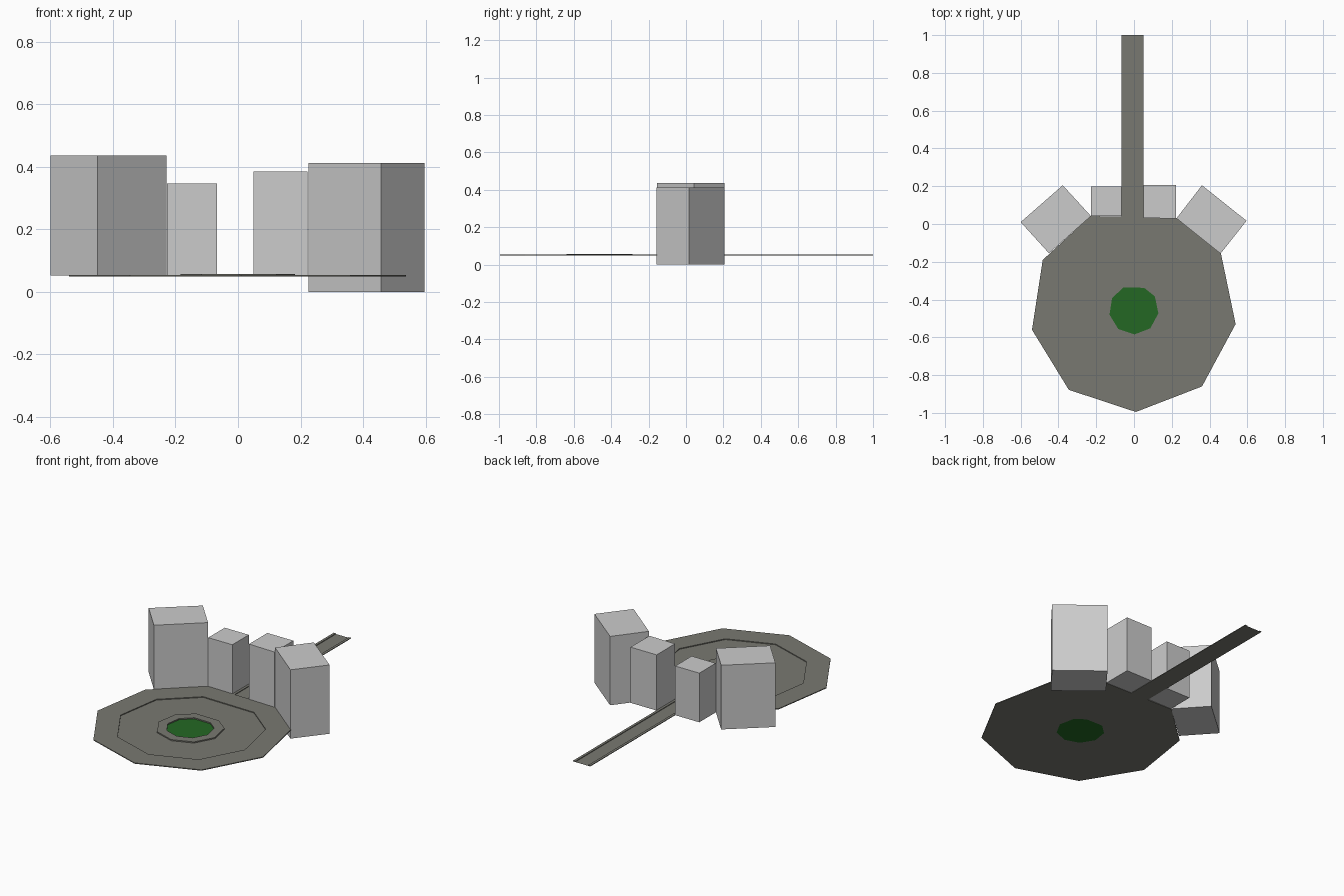
import bpy

if "Cube" in bpy.data.objects:
    bpy.data.objects.remove(bpy.data.objects["Cube"])

def material(name, rgb):
    m = bpy.data.materials.new(name)
    m.diffuse_color = (*rgb, 1)
    m.use_nodes = True
    m.node_tree.nodes["Principled BSDF"].inputs["Base Color"].default_value = m.diffuse_color
    return m

PAVING = material("grey_paving", (0.19, 0.19, 0.165))
WALL = material("pale_concrete", (0.60, 0.60, 0.60))
GRASS = material("green_grass", (0.017, 0.137, 0.017))

def make(name, verts, faces, mat):
    me = bpy.data.meshes.new(name)
    me.from_pydata(verts, [], faces)
    me.materials.append(mat)
    ob = bpy.data.objects.new(name, me)
    bpy.context.collection.objects.link(ob)
    return ob

def prism(name, pts, z0, z1, mat):
    """Upright block from a counter-clockwise outline."""
    n = len(pts)
    verts = [(x, y, z) for z in (z0, z1) for x, y in pts]
    faces = [tuple(reversed(range(n))), tuple(range(n, 2 * n))]
    faces += [(i, (i + 1) % n, n + (i + 1) % n, n + i) for i in range(n)]
    return make(name, verts, faces, mat)

# Nine-sided plaza outline; every inner step is a scaled copy about the centre
CX, CY, BASE = 0.0, -0.455, 0.05
OUTLINE = [(0.01, -0.995), (0.36, -0.86), (0.538, -0.53), (0.46, -0.155),
           (0.225, 0.033), (-0.23, 0.042), (-0.483, -0.19), (-0.54, -0.56),
           (-0.345, -0.878)]

def loop(s, z):
    return [(CX + (x - CX) * s, CY + (y - CY) * s, z) for x, y in OUTLINE]

def stepped(name, profile, mat, closed=False):
    """Skin successive scaled loops given as (scale, height)."""
    n, k = len(OUTLINE), len(profile)
    verts = [v for s, z in profile for v in loop(s, z)]
    faces = []
    for j in range(k if closed else k - 1):
        a, b = j * n, ((j + 1) % k) * n
        for i in range(n):
            h = (i + 1) % n
            faces.append((a + i, a + h, b + h, b + i))
    return make(name, verts, faces, mat)

# Raised rim, sunken floor, raised planter ring and lawn
stepped("plaza_rim", [(1, BASE), (1, 0.055), (0.75, 0.055), (0.75, BASE)], PAVING, True)
stepped("plaza_floor", [(0.75, BASE), (0.34, BASE)], PAVING)
stepped("planter_ring", [(0.34, BASE), (0.34, 0.057), (0.24, 0.057), (0.24, BASE)], PAVING, True)
make("lawn", loop(0.24, BASE), [tuple(range(len(OUTLINE)))], GRASS)

# Access road: sunken lane between two low kerbs
X0, X1, Y0, Y1, K = -0.065, 0.05, 0.036, 1.0, 0.015
make("road_lane", [(X0 + K, Y0, BASE), (X1 - K, Y0, BASE), (X1 - K, Y1, BASE), (X0 + K, Y1, BASE)],
     [(0, 1, 2, 3)], PAVING)
for name, a in (("kerb_left", X0), ("kerb_right", X1 - K)):
    prism(name, [(a, Y0), (a + K, Y0), (a + K, Y1), (a, Y1)], BASE, 0.054, PAVING)

# Four buildings around the plaza entrance
prism("tower_left", [(-0.60, 0.01), (-0.45, -0.155), (-0.228, 0.042), (-0.377, 0.205)], 0.052, 0.437, WALL)
prism("block_left", [(-0.227, 0.042), (-0.067, 0.042), (-0.067, 0.198), (-0.227, 0.198)], 0.052, 0.347, WALL)
prism("block_right", [(0.05, 0.033), (0.223, 0.028), (0.223, 0.207), (0.05, 0.207)], 0.052, 0.386, WALL)
prism("tower_right", [(0.225, 0.03), (0.458, -0.157), (0.596, 0.017), (0.36, 0.205)], 0.0, 0.413, WALL)
